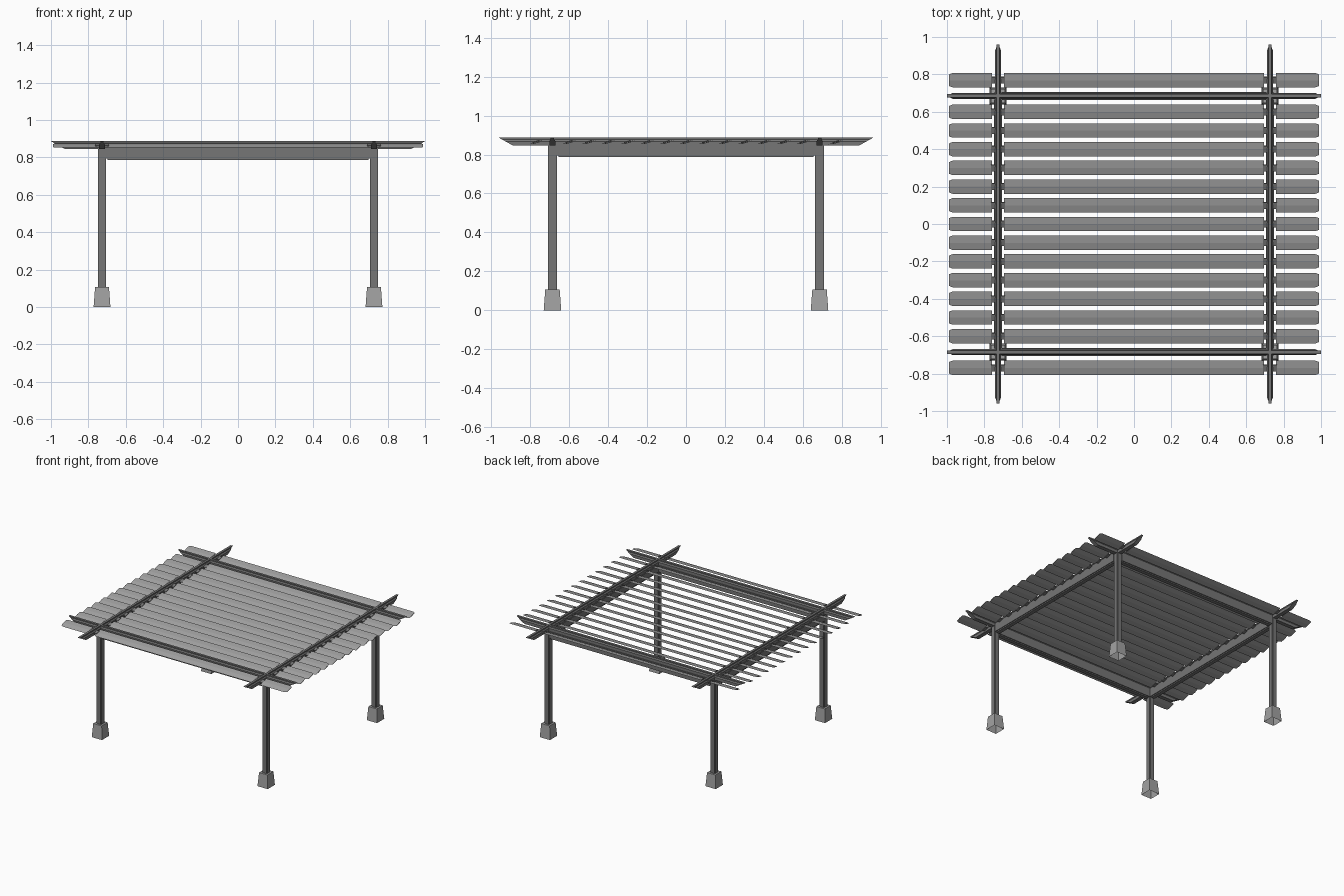
import bpy, bmesh, math
from mathutils import Matrix, Vector

if "Cube" in bpy.data.objects:
    bpy.data.objects.remove(bpy.data.objects["Cube"])

POST_X, POST_Y = 0.727, 0.685
RAIL_BOTTOM, RAIL_TOP, ROOF_TOP = 0.795, 0.845, 0.886


def material(name, value):
    mat = bpy.data.materials.new(name)
    mat.use_nodes = True
    colour = (value, value, value, 1)
    mat.diffuse_color = colour
    mat.node_tree.nodes["Principled BSDF"].inputs["Base Color"].default_value = colour
    return mat


LIGHT = material("light grey", 0.36)
DARK = material("dark grey", 0.18)


def loft(name, rings, mat, matrix=Matrix(), cap_start=True):
    """Skin a list of equal-length point rings into a solid."""
    bm = bmesh.new()
    rows = [[bm.verts.new(matrix @ Vector(p)) for p in ring] for ring in rings]
    for a, b in zip(rows, rows[1:]):
        for i in range(len(a)):
            j = (i + 1) % len(a)
            bm.faces.new((a[i], a[j], b[j], b[i]))
    if cap_start:
        bm.faces.new(rows[0][::-1])
    bm.faces.new(rows[-1])
    bmesh.ops.recalc_face_normals(bm, faces=bm.faces)
    mesh = bpy.data.meshes.new(name)
    bm.to_mesh(mesh)
    bm.free()
    mesh.materials.append(mat)
    obj = bpy.data.objects.new(name, mesh)
    bpy.context.collection.objects.link(obj)
    return obj


def square(half, z):
    return [(-half, -half, z), (half, -half, z), (half, half, z), (-half, half, z)]


def box(name, size, mat, matrix):
    hx, hy, hz = (s / 2 for s in size)
    rings = [[(-hx, -hy, z), (hx, -hy, z), (hx, hy, z), (-hx, hy, z)] for z in (-hz, hz)]
    return loft(name, rings, mat, matrix)


# Posts with notched corners, standing in tapered open-bottomed feet
def post_section(z, h=0.022, n=0.005):
    k = h - n
    return [(-k, -h, z), (k, -h, z), (k, -k, z), (h, -k, z), (h, k, z), (k, k, z),
            (k, h, z), (-k, h, z), (-k, k, z), (-h, k, z), (-h, -k, z), (-k, -k, z)]


for sx, side in ((1, "left"), (-1, "right")):
    for sy, end in ((-1, "front"), (1, "back")):
        place = Matrix.Translation((sx * POST_X, sy * POST_Y, 0))
        loft(f"{end}_{side}_post", [post_section(0.1), post_section(RAIL_TOP)], DARK, place)
        loft(f"{end}_{side}_foot", [square(0.045, 0), square(0.037, 0.107)],
             LIGHT, place, cap_start=False)


# Roof beams with stepped tops and undercut ends
def roof_beam(name, half_length, matrix):
    profile = [(-0.016, RAIL_TOP), (0.016, RAIL_TOP), (0.016, 0.868), (0.009, 0.877),
               (0.009, ROOF_TOP), (-0.009, ROOF_TOP), (-0.009, 0.877), (-0.016, 0.868)]
    rings = []
    for s in (-1, 1):
        rings.append([(s * (half_length - 1.8 * (ROOF_TOP - z)), y, z) for y, z in profile])
    loft(name, rings, DARK, matrix)


# Rails between the posts, each with a narrower lip below
def rail(name, length, matrix):
    mid = (RAIL_BOTTOM + RAIL_TOP) / 2
    box(name, (length, 0.042, RAIL_TOP - RAIL_BOTTOM), DARK,
        matrix @ Matrix.Translation((0, 0, mid)))
    box(name + "_lip", (length - 0.02, 0.03, 0.01), DARK,
        matrix @ Matrix.Translation((0, 0, RAIL_BOTTOM - 0.004)))


quarter = Matrix.Rotation(math.pi / 2, 4, "Z")
for s, across, along in ((-1, "front", "right"), (1, "back", "left")):
    across_place = Matrix.Translation((0, s * POST_Y, 0))
    along_place = Matrix.Translation((s * POST_X, 0, 0)) @ quarter
    roof_beam(across + "_roof_beam", 1.0, across_place)
    roof_beam(along + "_roof_beam", 0.96, along_place)
    rail(across + "_rail", 2 * POST_X - 0.04, across_place)
    rail(along + "_rail", 2 * POST_Y - 0.04, along_place)


# Tilted louvre slats in three lengths, joined by pivots through the side beams
def blade_section(x, half):
    return [(x, -half, 0), (x, 0, -0.003), (x, half, 0), (x, 0, 0.003)]


tilt = Matrix.Rotation(math.radians(16), 4, "X")
inner, outer, tip = 0.695, 0.76, 0.99
rows = [-0.769] + [i / 10 for i in range(-6, 7)] + [0.769]
for n, y in enumerate(rows, 1):
    place = Matrix.Translation((0, y, 0.863)) @ tilt
    loft(f"slat_{n}_middle", [blade_section(-inner, 0.04), blade_section(inner, 0.04)],
         LIGHT, place)
    for s, side in ((1, "left"), (-1, "right")):
        stations = ((outer, 0.04), (tip - 0.02, 0.04), (tip, 0.032))
        loft(f"slat_{n}_{side}_tip", [blade_section(s * x, h) for x, h in stations],
             LIGHT, place)
        box(f"slat_{n}_{side}_pivot", (0.075, 0.036, 0.01), DARK,
            place @ Matrix.Translation((s * POST_X, 0, 0)))
